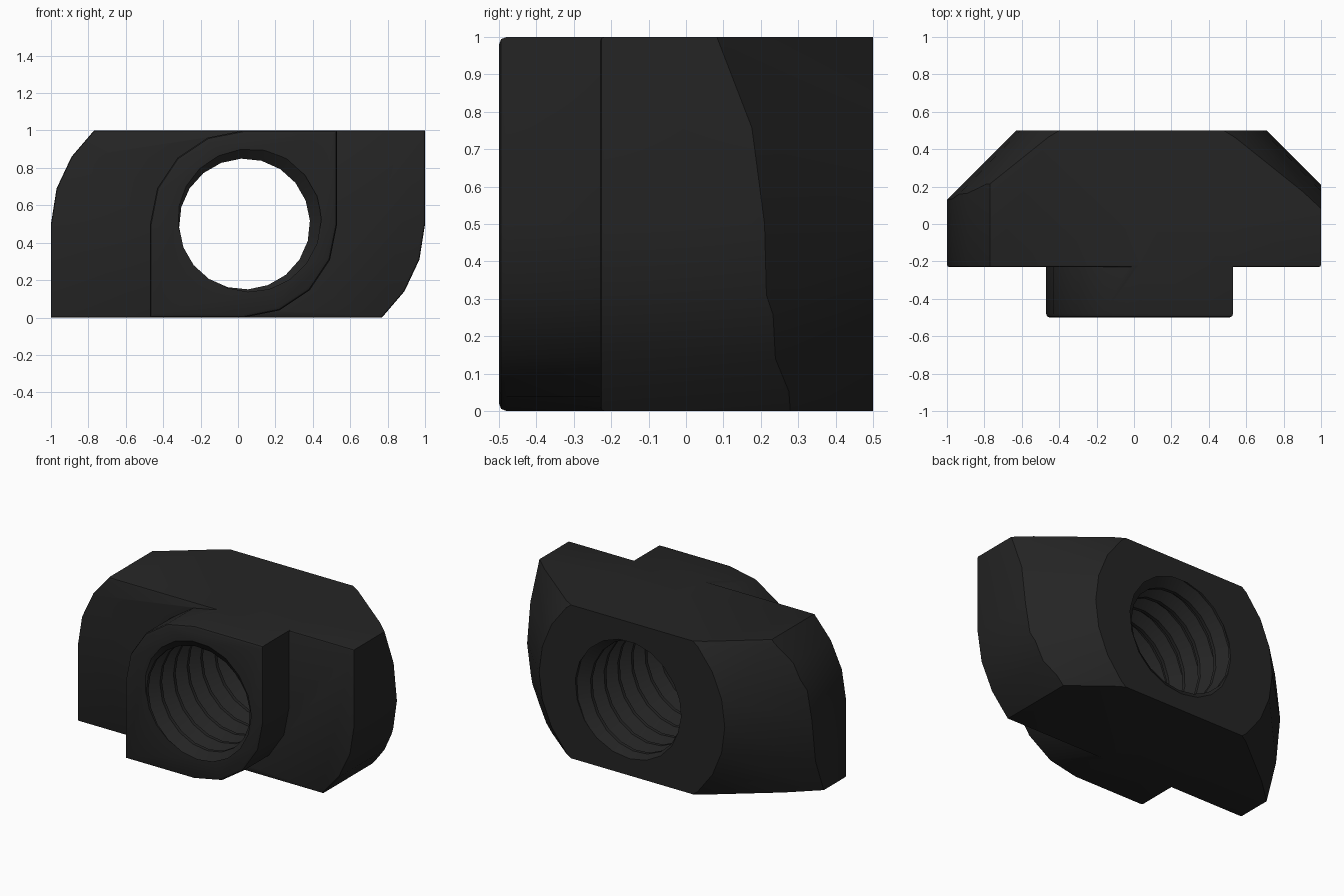
import bpy, bmesh, math
from mathutils import Vector

if "Cube" in bpy.data.objects:
    bpy.data.objects.remove(bpy.data.objects["Cube"])

BLACK = bpy.data.materials.new("black_steel")
BLACK.diffuse_color = (0.018, 0.018, 0.018, 1)
BLACK.use_nodes = True
BLACK.node_tree.nodes["Principled BSDF"].inputs["Base Color"].default_value = BLACK.diffuse_color
CX, CZ = 0.035, 0.5          # hole axis


def add_object(name, bm):
    bmesh.ops.recalc_face_normals(bm, faces=bm.faces[:])
    me = bpy.data.meshes.new(name)
    bm.to_mesh(me)
    bm.free()
    ob = bpy.data.objects.new(name, me)
    bpy.context.collection.objects.link(ob)
    me.materials.append(BLACK)
    return ob


def slab(name, outline, y0, y1, bevel):
    """Extrude an x/z outline along y and round its front rim."""
    bm = bmesh.new()
    face = bm.faces.new([bm.verts.new((x, y0, z)) for x, z in outline])
    geo = bmesh.ops.extrude_face_region(bm, geom=[face])["geom"]
    verts = [g for g in geo if isinstance(g, bmesh.types.BMVert)]
    bmesh.ops.translate(bm, verts=verts, vec=(0, y1 - y0, 0))
    if not any(f for f in bm.faces if all(abs(v.co.y - y0) < 1e-6 for v in f.verts)):
        bm.faces.new([v for v in bm.verts if abs(v.co.y - y0) < 1e-6])
    bmesh.ops.recalc_face_normals(bm, faces=bm.faces[:])
    rim = [e for e in bm.edges if all(abs(v.co.y - y0) < 1e-6 for v in e.verts)]
    bmesh.ops.bevel(bm, geom=rim, offset=bevel, segments=2, profile=0.5, affect='EDGES')
    return add_object(name, bm)


def boolean(ob, other, operation):
    mod = ob.modifiers.new(operation, 'BOOLEAN')
    mod.object, mod.operation, mod.solver = other, operation, 'EXACT'
    bpy.context.view_layer.objects.active = ob
    bpy.ops.object.modifier_apply(modifier=mod.name)
    bpy.data.objects.remove(other, do_unlink=True)


# hammer head: two square corners, two rounded corners (point symmetric)
half = [(-1, 0), (0.77, 0), (0.89, 0.14), (0.97, 0.31), (1, 0.5)]
nut = slab("hammer_nut", half + [(-x, 1 - z) for x, z in half], -0.23, 0.5, 0.012)

# conical chamfer on the back
bm = bmesh.new()
rings = []
for r, y in ((1.67, -0.5), (0.57, 0.6)):
    rings.append([bm.verts.new((0.04 + r * math.cos(a * math.tau / 24), y,
                                CZ + r * math.sin(a * math.tau / 24))) for a in range(24)])
    bm.faces.new(rings[-1])
for a in range(24):
    b = (a + 1) % 24
    bm.faces.new((rings[0][a], rings[0][b], rings[1][b], rings[1][a]))
boolean(nut, add_object("cone_helper", bm), 'INTERSECT')

# neck: one quarter arc at bottom right, one at top left
arc = [(0.5 * math.sin(i * math.pi / 8), 0.5 - 0.5 * math.cos(i * math.pi / 8)) for i in range(5)]
half = [(-0.5, 0)] + arc
neck = slab("neck", [(0.03 + x, z) for x, z in half] + [(0.03 - x, 1 - z) for x, z in half],
            -0.5, 0.0, 0.02)
boolean(nut, neck, 'UNION')

# threaded hole: helical screw solid, trimmed flat at both ends
SIDES, PITCH, TURNS = 20, 0.14, 12
profile = [(0.0, 0.415), (0.14, 0.415), (0.5, 0.35), (0.66, 0.35)]
bm = bmesh.new()
rows = []
for i in range(SIDES * TURNS + 1):
    a = -i * math.tau / SIDES + math.radians(165)
    rows.append([bm.verts.new((CX + r * math.cos(a), -0.98 + PITCH * (i / SIDES + t),
                               CZ + r * math.sin(a))) for t, r in profile])
for i in range(SIDES * TURNS):
    for k in range(3):
        bm.faces.new((rows[i][k], rows[i + 1][k], rows[i + 1][k + 1], rows[i][k + 1]))
    if i + SIDES + 1 < len(rows):
        bm.faces.new((rows[i][3], rows[i + 1][3], rows[i + 1 + SIDES][0], rows[i + SIDES][0]))
for y in (-0.573, 0.537):
    bmesh.ops.bisect_plane(bm, geom=bm.verts[:] + bm.edges[:] + bm.faces[:], dist=1e-6,
                           plane_co=(0, y, 0), plane_no=(0, math.copysign(1, y), 0),
                           clear_outer=True)
bmesh.ops.holes_fill(bm, edges=[e for e in bm.edges if e.is_boundary], sides=0)
bmesh.ops.triangulate(bm, faces=[f for f in bm.faces if len(f.verts) > 4])
boolean(nut, add_object("thread_helper", bm), 'DIFFERENCE')

# smooth curved faces, keep hard edges
bpy.ops.object.select_all(action='DESELECT')
nut.select_set(True)
bpy.context.view_layer.objects.active = nut
bpy.ops.object.shade_smooth_by_angle(angle=math.radians(30))
